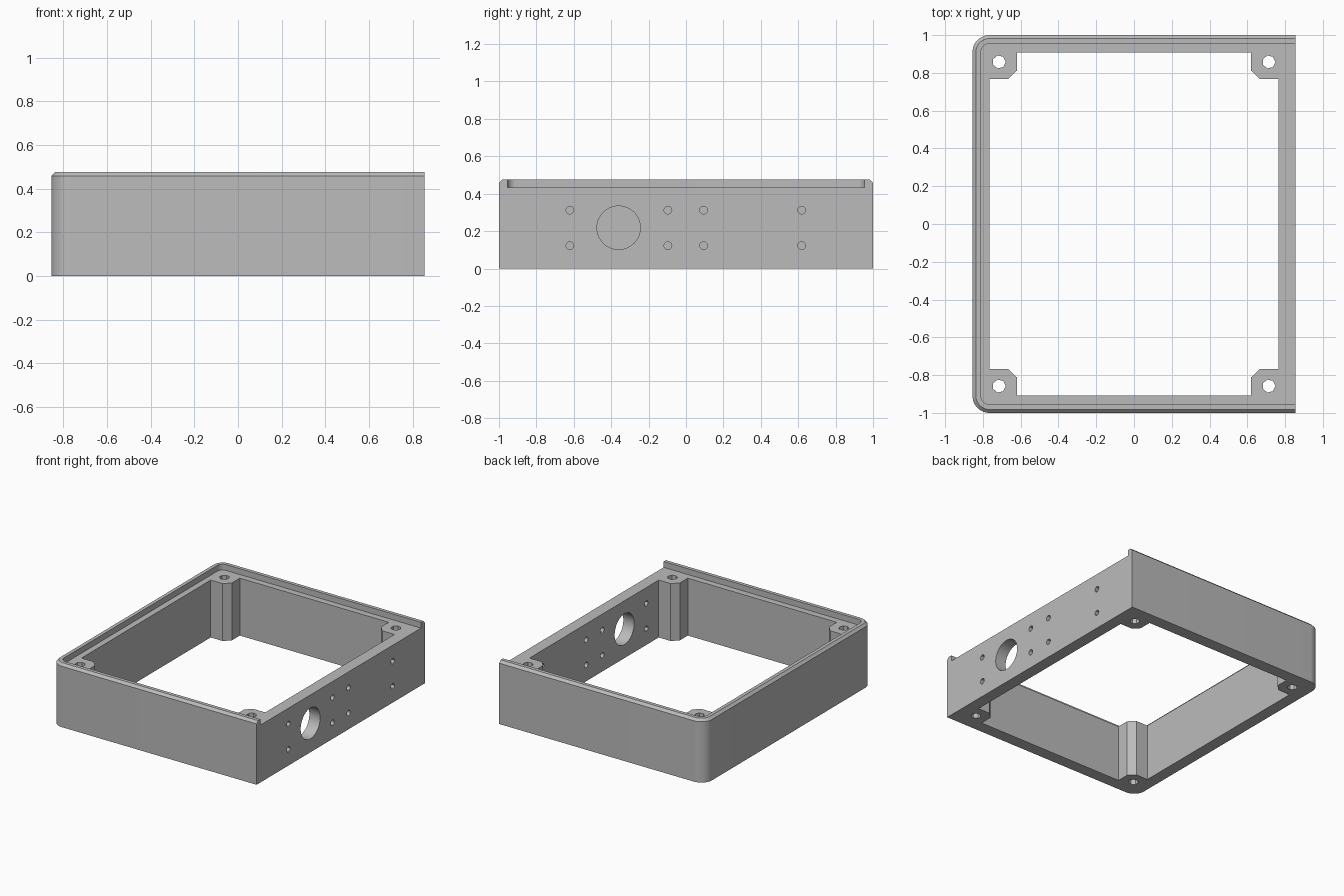
import bpy, bmesh, math
from mathutils import Matrix

if "Cube" in bpy.data.objects:
    bpy.data.objects.remove(bpy.data.objects["Cube"])

HX, HY, TOP, LEDGE = 0.855, 1.0, 0.476, 0.432
CHAMFER, LIP, RADIUS = 0.018, 0.045, 0.09


def outline(inset, right):
    """Plan outline, rounded on the left corners and square on the right."""
    r, pts = RADIUS - inset, [(right, -(HY - inset)), (right, HY - inset)]
    n = 12
    for sy, a0 in ((1, 90), (-1, 180)):
        for i in range(n + 1):
            a = math.radians(a0 + 90 * i / n)
            pts.append((-HX + RADIUS + r * math.cos(a),
                        sy * (HY - RADIUS) + r * math.sin(a)))
    return pts


def loft(name, rings):
    """Closed solid through matching outlines given as (points, z)."""
    bm = bmesh.new()
    loops = [[bm.verts.new((x, y, z)) for x, y in pts] for pts, z in rings]
    for a, b in zip(loops, loops[1:]):
        for i in range(len(a)):
            j = (i + 1) % len(a)
            bm.faces.new((a[i], a[j], b[j], b[i]))
    bm.faces.new(loops[0][::-1])
    bm.faces.new(loops[-1])
    bmesh.ops.recalc_face_normals(bm, faces=bm.faces)
    me = bpy.data.meshes.new(name)
    bm.to_mesh(me)
    bm.free()
    ob = bpy.data.objects.new(name, me)
    bpy.context.collection.objects.link(ob)
    return ob


def circle(r, n, cx=0.0, cy=0.0):
    return [(cx + r * math.cos(2 * math.pi * i / n),
             cy + r * math.sin(2 * math.pi * i / n)) for i in range(n)]


def cut(ob, cutter):
    """Subtract the cutter from the part and remove it."""
    cutter.hide_render = True
    mod = ob.modifiers.new("cut", 'BOOLEAN')
    mod.operation, mod.solver, mod.object = 'DIFFERENCE', 'EXACT', cutter
    bpy.context.view_layer.objects.active = ob
    bpy.ops.object.modifier_apply(modifier=mod.name)
    bpy.data.objects.remove(cutter, do_unlink=True)


# Outer body with a chamfered top edge
frame = loft("enclosure_frame", [
    (outline(0, HX), 0), (outline(0, HX), TOP - CHAMFER),
    (outline(CHAMFER, HX), TOP)])

# Lid recess, open on the right side
cut(frame, loft("lid_recess", [(outline(LIP, 1.1), LEDGE),
                               (outline(LIP, 1.1), 0.7)]))

# Central opening that leaves a chamfered screw post in each corner
corner = [(0.765, 0.768), (0.665, 0.768), (0.62, 0.812), (0.62, 0.907)]
opening = []
for sx, sy, step in ((1, 1, 1), (-1, 1, -1), (-1, -1, 1), (1, -1, -1)):
    opening += [(sx * x, sy * y) for x, y in corner[::step]]
cut(frame, loft("opening", [(opening, -0.2), (opening, 0.7)]))

# Screw holes in the posts
for sx in (-1, 1):
    for sy in (-1, 1):
        ring = circle(0.035, 7, sx * 0.714, sy * 0.858)
        cut(frame, loft("screw_hole", [(ring, -0.2), (ring, 0.7)]))

# Connector hole and small mounting holes through the right wall
holes = [(-0.36, 0.218, 0.116, 48)]
holes += [(y, z, 0.021, 12) for y in (-0.621, -0.097, 0.094, 0.618)
          for z in (0.122, 0.312)]
for y, z, r, n in holes:
    drill = loft("wall_hole", [(circle(r, n), -0.1), (circle(r, n), 0.1)])
    drill.data.transform(Matrix.Translation((0.81, y, z))
                         @ Matrix.Rotation(math.pi / 2, 4, 'Y'))
    cut(frame, drill)

# Single grey finish
grey = bpy.data.materials.new("grey")
grey.diffuse_color = (0.5, 0.5, 0.5, 1)
grey.use_nodes = True
grey.node_tree.nodes["Principled BSDF"].inputs["Base Color"].default_value = grey.diffuse_color
frame.data.materials.clear()
frame.data.materials.append(grey)

bpy.ops.object.select_all(action='DESELECT')
frame.select_set(True)
bpy.context.view_layer.objects.active = frame
bpy.ops.object.shade_smooth_by_angle(angle=math.radians(30))
